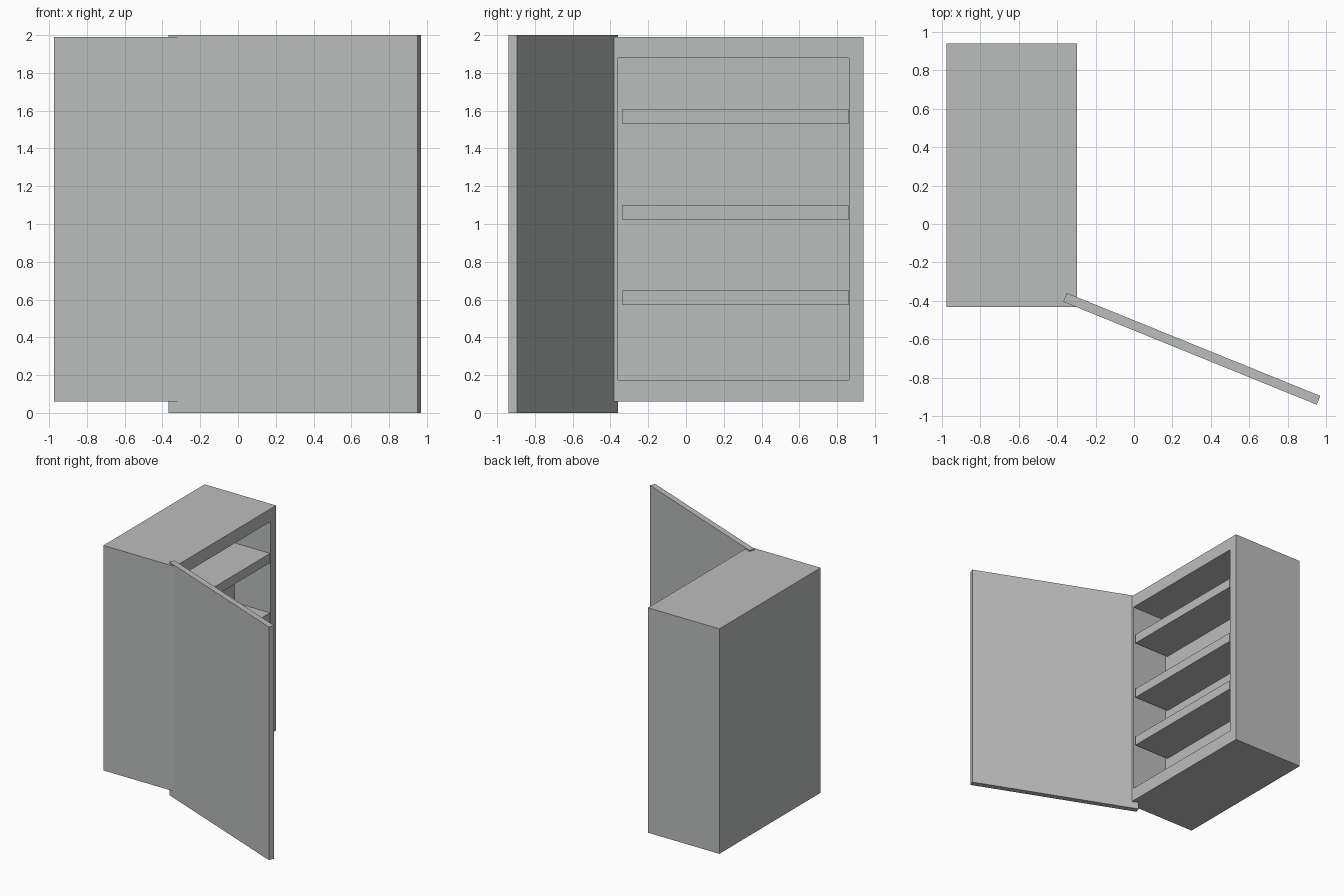
import bpy, bmesh, math
from mathutils import Matrix, Vector

if "Cube" in bpy.data.objects:
    bpy.data.objects.remove(bpy.data.objects["Cube"])

grey = bpy.data.materials.new("light grey")
grey.diffuse_color = (0.5, 0.51, 0.505, 1)
grey.use_nodes = True
grey.node_tree.nodes["Principled BSDF"].inputs["Base Color"].default_value = grey.diffuse_color


def box_mesh(lo, hi):
    bm = bmesh.new()
    size = [b - a for a, b in zip(lo, hi)]
    mid = [(a + b) / 2 for a, b in zip(lo, hi)]
    bmesh.ops.create_cube(bm, size=1, matrix=Matrix.Translation(mid) @ Matrix.Diagonal((*size, 1)))
    return bm


def finish(name, bm):
    me = bpy.data.meshes.new(name)
    bm.to_mesh(me)
    bm.free()
    me.materials.append(grey)
    ob = bpy.data.objects.new(name, me)
    bpy.context.collection.objects.link(ob)
    return ob


FRONT, DEPTH = -0.297, 0.34

# cabinet body with a recess in its +x face
bm = box_mesh((-0.975, -0.432, 0.06), (FRONT, 0.94, 1.99))
bm.normal_update()
face = next(f for f in bm.faces if f.normal.x > 0.9)
bmesh.ops.inset_region(bm, faces=[face], thickness=0.05)
for v in face.verts:
    v.co.y = 0.862 if v.co.y > 0.25 else -0.36
    v.co.z = 1.88 if v.co.z > 1 else 0.175
inner = bmesh.ops.extrude_discrete_faces(bm, faces=[face])["faces"][0]
bmesh.ops.translate(bm, verts=list(inner.verts), vec=Vector((-DEPTH, 0, 0)))
bmesh.ops.recalc_face_normals(bm, faces=bm.faces[:])
finish("cabinet_body", bm)

# shelves, flush with the opening
for i, z in enumerate((0.57, 1.02, 1.53)):
    finish(f"shelf_{i + 1}", box_mesh((FRONT - DEPTH, -0.335, z), (FRONT, 0.859, z + 0.08)))

# open door, swung outwards from the front corner
door = finish("door", box_mesh((-0.712, -0.0245, 0), (0.712, 0.0245, 2)))
door.location = (0.301, -0.65, 0)
door.rotation_euler.z = math.radians(-22.1)
